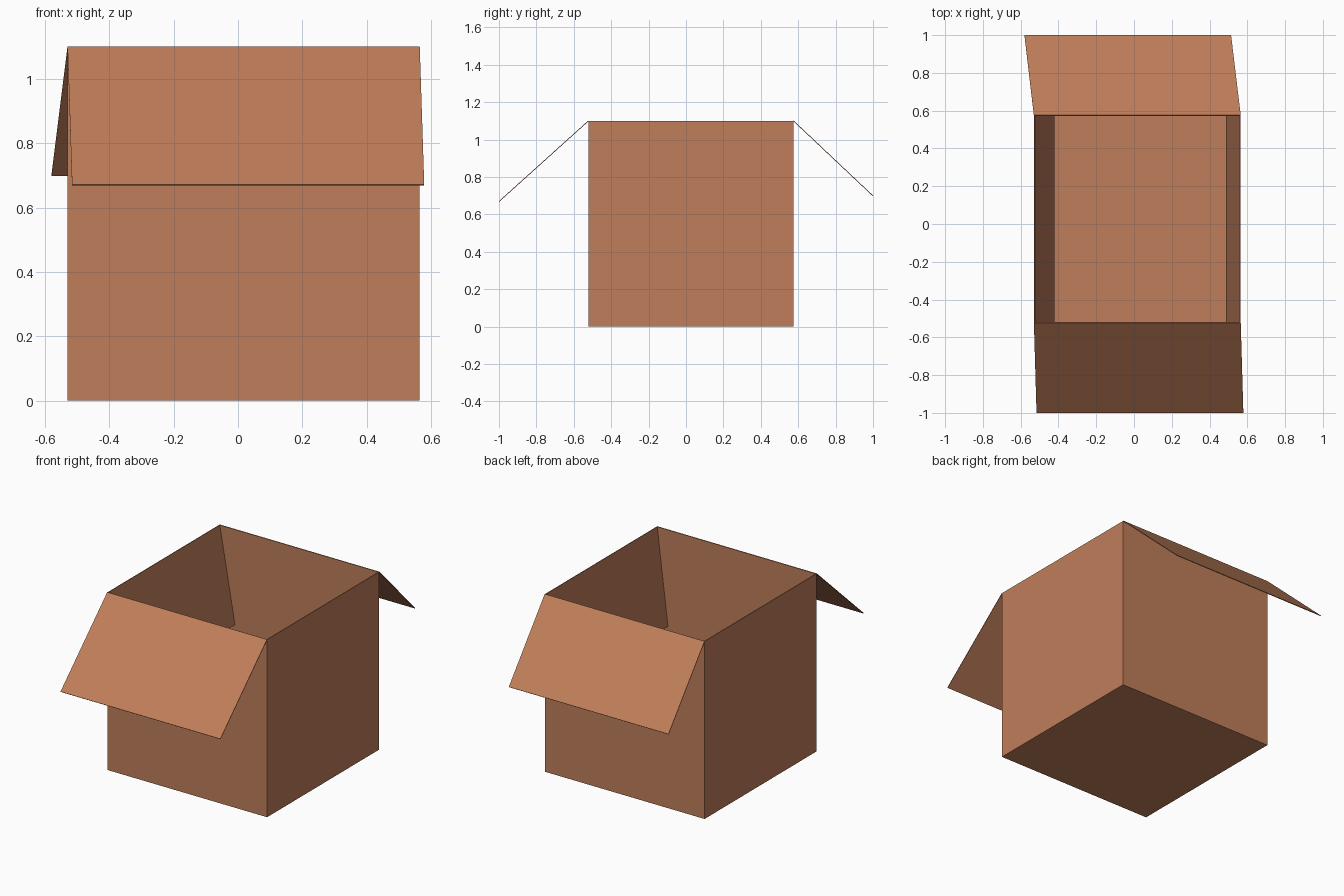
import bpy, bmesh

if "Cube" in bpy.data.objects:
    bpy.data.objects.remove(bpy.data.objects["Cube"])

X0, X1 = -0.53, 0.565     # box extents
Y0, Y1 = -0.522, 0.575
TOP = 1.10
THICK = 0.004

card = bpy.data.materials.new("cardboard brown")
card.diffuse_color = (0.52, 0.206, 0.101, 1.0)
card.use_nodes = True
card.node_tree.nodes["Principled BSDF"].inputs["Base Color"].default_value = card.diffuse_color


def make_object(name, bm, offset):
    """Turn a sheet bmesh into a thin cardboard object."""
    bmesh.ops.recalc_face_normals(bm, faces=bm.faces)
    mesh = bpy.data.meshes.new(name)
    bm.to_mesh(mesh)
    bm.free()
    mesh.materials.append(card)
    obj = bpy.data.objects.new(name, mesh)
    bpy.context.collection.objects.link(obj)
    mod = obj.modifiers.new("card thickness", 'SOLIDIFY')
    mod.thickness = THICK
    mod.offset = offset
    return obj


def flap(name, corners):
    bm = bmesh.new()
    bm.faces.new([bm.verts.new(c) for c in corners])
    return make_object(name, bm, 0)


# Open-topped box: a cube with its lid removed, thickness going inward
bm = bmesh.new()
bmesh.ops.create_cube(bm, size=1)
for v in bm.verts:
    v.co.x = X1 if v.co.x > 0 else X0
    v.co.y = Y1 if v.co.y > 0 else Y0
    v.co.z = TOP if v.co.z > 0 else 0
bmesh.ops.recalc_face_normals(bm, faces=bm.faces)
lid = [f for f in bm.faces if f.normal.z > 0.9]
bmesh.ops.delete(bm, geom=lid, context='FACES_ONLY')
make_object("box_body", bm, -1)

# Front and back flaps folded outward, slightly skewed
flap("front_flap", [(X0, Y0, TOP), (X1, Y0, TOP), (0.579, -0.999, 0.67), (-0.516, -0.999, 0.67)])
flap("back_flap", [(X1, Y1, TOP), (X0, Y1, TOP), (-0.58, 0.999, 0.70), (0.514, 0.999, 0.70)])

# Side flaps folded down inside the box
e = 0.003
flap("left_inner_flap", [(X0 + e, Y0 + e, TOP), (X0 + e, Y1 - e, TOP), (-0.423, Y1 - e, 0.51), (-0.423, Y0 + e, 0.51)])
flap("right_inner_flap", [(X1 - e, Y0 + e, TOP), (X1 - e, Y1 - e, TOP), (0.489, Y1 - e, 0.503), (0.489, Y0 + e, 0.503)])
